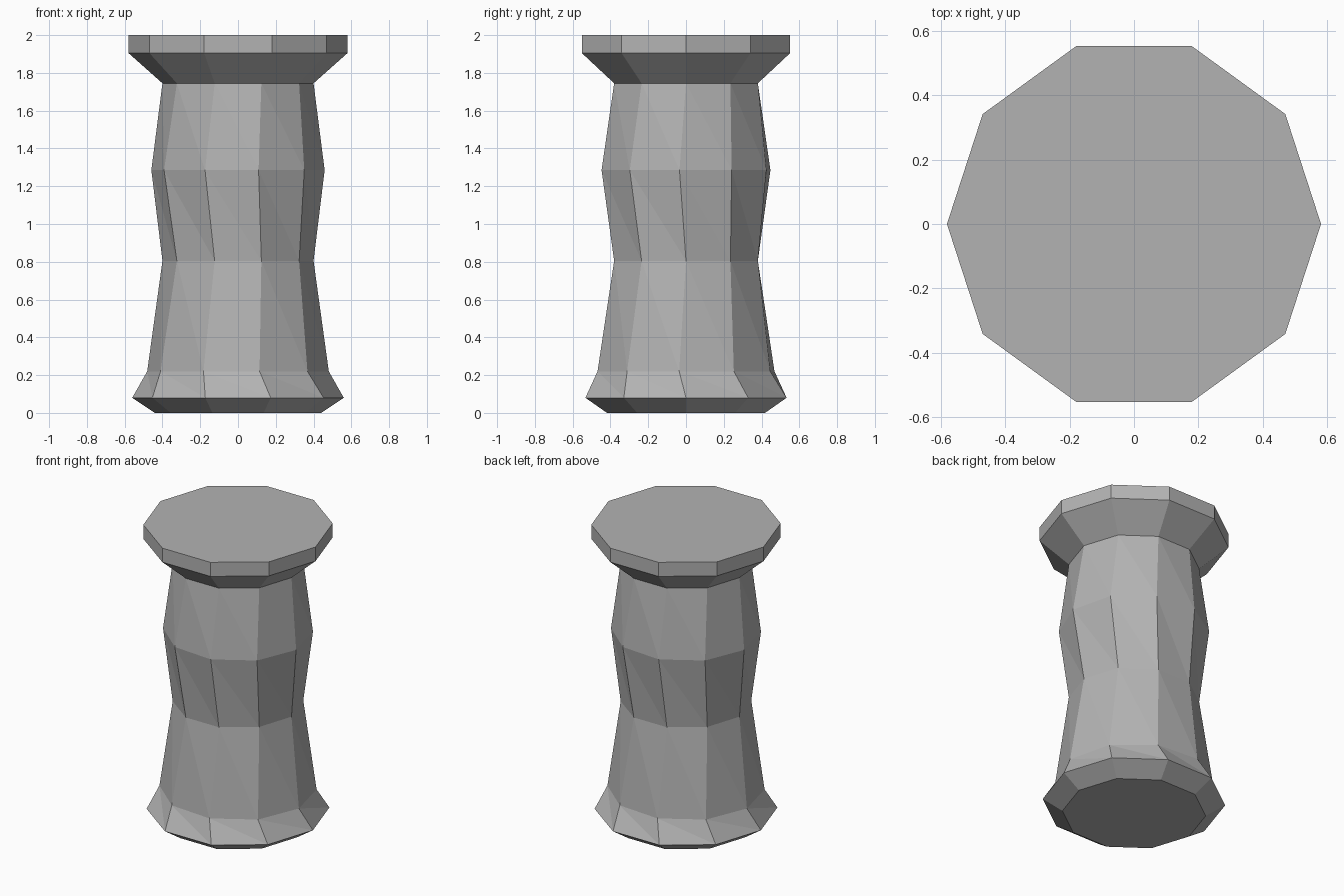
import bpy
import bmesh
from math import cos, sin, radians, tau

SIDES = 10
TWIST = radians(-4.3)

# Remove the default object
cube = bpy.data.objects.get("Cube")
if cube:
    bpy.data.objects.remove(cube, do_unlink=True)

# Stone colour
stone = bpy.data.materials.new("grey stone")
stone.use_nodes = True
grey = (0.45, 0.45, 0.45, 1)
stone.diffuse_color = grey
stone.node_tree.nodes["Principled BSDF"].inputs["Base Color"].default_value = grey

# Column profile: radius, height, turn of the ring
profile = [
    (0.44, 0.0, 0),         # chamfered foot
    (0.56, 0.08, 0),
    (0.482, 0.22, TWIST),   # base flare
    (0.40, 0.805, 0),       # waist
    (0.46, 1.285, TWIST),   # bulge
    (0.40, 1.745, 0),       # neck
    (0.58, 1.905, 0),       # capital
    (0.58, 2.0, 0),
]


def add_ring(bm, radius, height, turn):
    angles = [tau * i / SIDES + turn for i in range(SIDES)]
    return [bm.verts.new((radius * cos(a), radius * sin(a), height)) for a in angles]


bm = bmesh.new()
rings = [add_ring(bm, *p) for p in profile]

# Walls; bands between turned rings are split along one diagonal
for lower, upper, p, q in zip(rings, rings[1:], profile, profile[1:]):
    for i in range(SIDES):
        j = (i + 1) % SIDES
        if p[2] == q[2]:
            bm.faces.new((lower[i], lower[j], upper[j], upper[i]))
        else:
            bm.faces.new((lower[i], lower[j], upper[i]))
            bm.faces.new((lower[j], upper[j], upper[i]))

# Underside and top
bm.faces.new(reversed(rings[0]))
bm.faces.new(rings[-1])

mesh = bpy.data.meshes.new("column")
bm.to_mesh(mesh)
bm.free()
mesh.materials.append(stone)
column = bpy.data.objects.new("column", mesh)
bpy.context.collection.objects.link(column)
